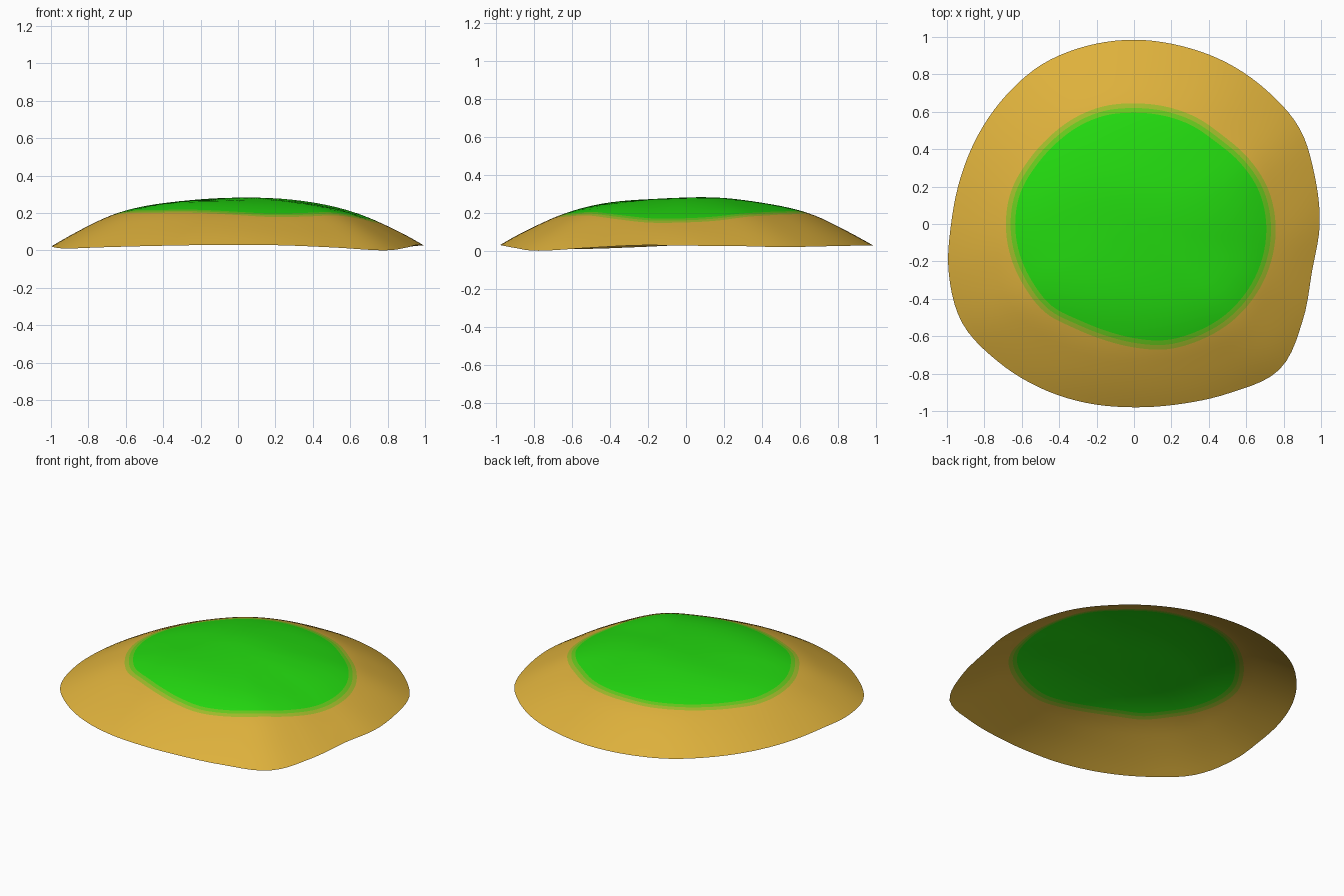
import bpy, bmesh, math

if "Cube" in bpy.data.objects:
    bpy.data.objects.remove(bpy.data.objects["Cube"])

# Radii every 15 degrees, counter-clockwise from +x
SHORE = [.993, 1.0, 1.022, 1.007, .995, .985, .985, .985, .985, .97, .96, .96,
         .978, 1.025, 1.06, 1.035, 1.01, .99, .98, .995, 1.04, 1.10, 1.04, .985]
GRASS = [.707, .69, .655, .62, .61, .60, .595, .60, .60, .60, .61, .63,
         .635, .632, .625, .62, .592, .59, .61, .643, .665, .688, .703, .71]
# Dome height at even steps from the centre (0) to the shore (1)
PROFILE = [.28, .279, .275, .267, .255, .238, .214, .18, .135, .085, .03]
SEGS = 120


def catmull(p0, p1, p2, p3, f):
    return p1 + .5 * f * (p2 - p0 + f * (2*p0 - 5*p1 + 4*p2 - p3 + f * (3*(p1 - p2) + p3 - p0)))


def radius(table, a):
    s = a / (2 * math.pi) * len(table)
    i = int(s)
    return catmull(*[table[(i + k) % len(table)] for k in (-1, 0, 1, 2)], s - i)


def height(x, y, t, shore):
    s = min(t, 1) * 10
    i = min(int(s), 9)
    p = lambda k: PROFILE[abs(k)] if k <= 10 else -.03
    z = catmull(p(i - 1), p(i), p(i + 1), p(i + 2), s - i)
    # the shore dips where it bulges outward; gentle ripples on the land
    z -= .03 * t**4 * min(1, max(0, (shore - .98) / .12))
    ripple = math.sin(11*y - 3*x + 1.5*math.sin(4*x)) + .6*math.sin(7*x + 5*y)
    return max(0, z + .0025 * ripple * (1 - t**4))


def material(name, rgb):
    m = bpy.data.materials.new(name)
    m.diffuse_color = (*rgb, 1)
    m.use_nodes = True
    m.node_tree.nodes["Principled BSDF"].inputs["Base Color"].default_value = m.diffuse_color
    return m


mats = [material("grass_green", (.017, .71, .005)),
        material("lime_edge", (.14, .60, .013)),
        material("olive_edge", (.36, .51, .025)),
        material("sand", (.73, .44, .045))]

# Island: one open sheet of rings, coloured by ring band
GRASS_RINGS, SAND_RINGS = 12, 10
bm = bmesh.new()
top = bm.verts.new((0, 0, height(0, 0, 0, 1)))
rings = []
for k in range(1, GRASS_RINGS + 2 + SAND_RINGS + 1):
    ring = []
    for j in range(SEGS):
        a = 2 * math.pi * j / SEGS
        g, shore = radius(GRASS, a), radius(SHORE, a)
        if k <= GRASS_RINGS:
            r = g * k / GRASS_RINGS
        elif k <= GRASS_RINGS + 2:
            r = g + .025 * (k - GRASS_RINGS)
        else:
            r = g + .05 + (shore - g - .05) * (k - GRASS_RINGS - 2) / SAND_RINGS
        x, y = r * math.cos(a), r * math.sin(a)
        ring.append(bm.verts.new((x, y, height(x, y, r / shore, shore))))
    rings.append(ring)

for j in range(SEGS):
    n = (j + 1) % SEGS
    bm.faces.new((top, rings[0][j], rings[0][n]))
    for k in range(len(rings) - 1):
        f = bm.faces.new((rings[k][j], rings[k + 1][j], rings[k + 1][n], rings[k][n]))
        f.material_index = min(3, max(0, k + 2 - GRASS_RINGS))
for f in bm.faces:
    f.smooth = True

mesh = bpy.data.meshes.new("island")
bm.to_mesh(mesh)
bm.free()
for m in mats:
    mesh.materials.append(m)
island = bpy.data.objects.new("island", mesh)
bpy.context.collection.objects.link(island)
